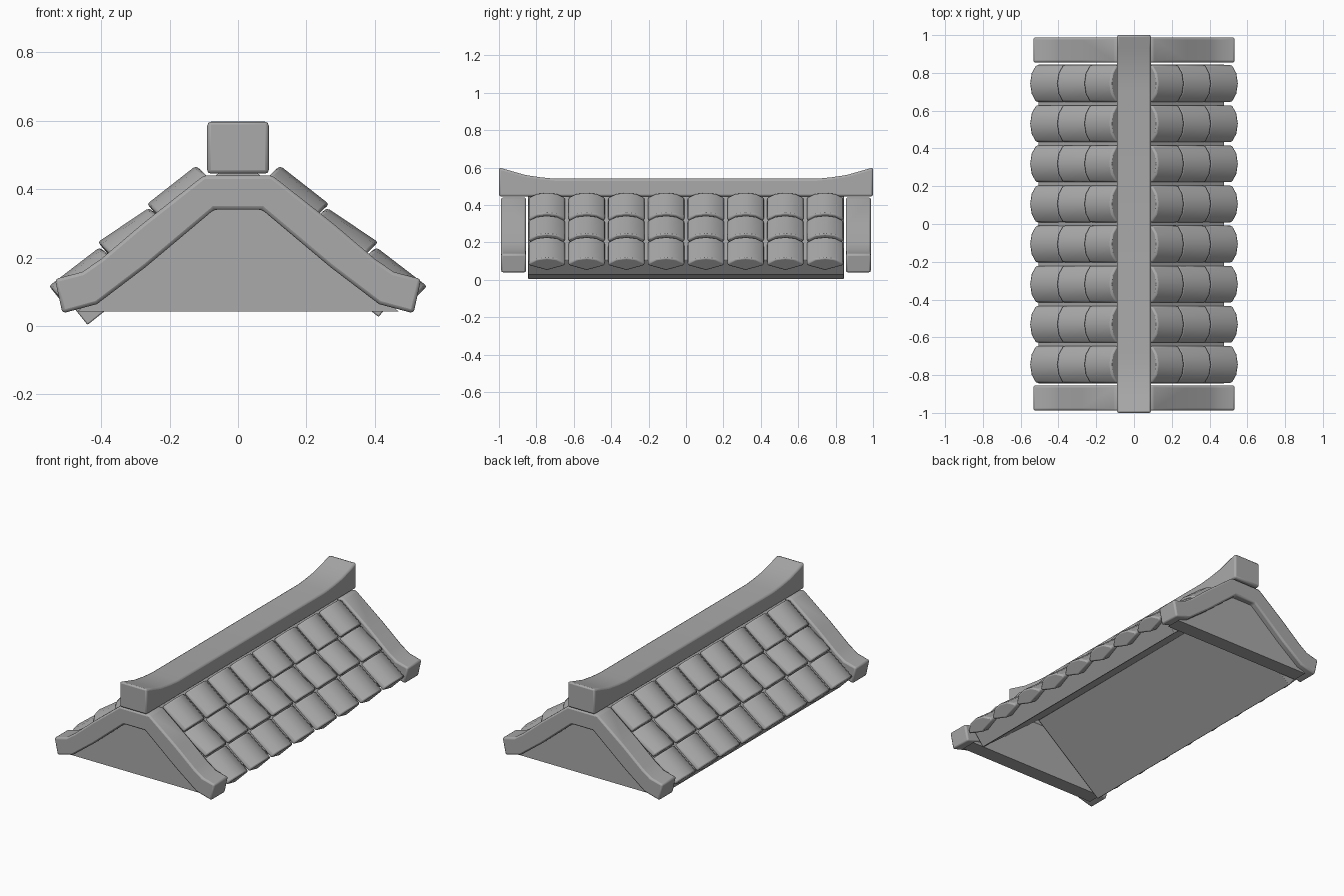
import bpy, bmesh, math

cube = bpy.data.objects.get("Cube")
if cube:
    bpy.data.objects.remove(cube, do_unlink=True)

GREY = (0.4, 0.4, 0.4, 1)
mat = bpy.data.materials.new("stone grey")
mat.use_nodes = True
mat.diffuse_color = GREY
mat.node_tree.nodes["Principled BSDF"].inputs["Base Color"].default_value = GREY

PITCH = math.radians(38.7)
C, S = math.cos(PITCH), math.sin(PITCH)


def on_slope(u, n, side=1):
    """Point u down the roof slope and n above it, as (x, z)."""
    return side * (0.10 + u * C + n * S), 0.438 - u * S + n * C


def loft(bm, ring_a, ring_b):
    """Closed solid between two matching rings."""
    a = [bm.verts.new(p) for p in ring_a]
    b = [bm.verts.new(p) for p in ring_b]
    bm.faces.new(a)
    bm.faces.new(b[::-1])
    for i in range(len(a)):
        j = (i + 1) % len(a)
        bm.faces.new((a[j], a[i], b[i], b[j]))


def finish(name, bm, bevel=0.0):
    bmesh.ops.recalc_face_normals(bm, faces=bm.faces)
    mesh = bpy.data.meshes.new(name)
    bm.to_mesh(mesh)
    bm.free()
    mesh.materials.append(mat)
    obj = bpy.data.objects.new(name, mesh)
    bpy.context.collection.objects.link(obj)
    if bevel:
        mod = obj.modifiers.new("Bevel", "BEVEL")
        mod.width = bevel
        mod.segments = 2
        mod.limit_method = "ANGLE"
        mod.angle_limit = math.radians(35)
    bpy.ops.object.select_all(action="DESELECT")
    obj.select_set(True)
    bpy.context.view_layer.objects.active = obj
    bpy.ops.object.shade_smooth_by_angle(angle=math.radians(40))
    return obj


def extrude_y(name, profile, y0, y1, bevel=0.0):
    bm = bmesh.new()
    loft(bm, [(x, y0, z) for x, z in profile], [(x, y1, z) for x, z in profile])
    return finish(name, bm, bevel)


def mirrored(half):
    """Full outline from its +x half."""
    return half + [(-x, z) for x, z in reversed(half)]


# Ridge beam with upswept ends
top = [(1.0, 0.60), (0.93, 0.58), (0.86, 0.56), (0.78, 0.548), (0.70, 0.54)]
outline = mirrored(top) + [(-1.0, 0.445), (1.0, 0.445)]
bm = bmesh.new()
loft(bm, [(-0.09, y, z) for y, z in outline], [(0.09, y, z) for y, z in outline])
finish("ridge_beam", bm, 0.011)

# Roof deck, open underneath
deck = [(0, 0.492), on_slope(0.50, -0.02), on_slope(0.50, -0.127), (0, 0.356),
        on_slope(0.537, -0.127, -1), on_slope(0.537, -0.02, -1)]
extrude_y("roof_deck", deck, -0.845, 0.845, 0.004)

# Gable ends: flared barge board and recessed panel
outer = [(0.10, 0.44), (0.28, 0.298), (0.40, 0.196), (0.455, 0.158), (0.535, 0.137)]
inner = [(0.513, 0.037), (0.412, 0.064), (0.27, 0.172), (0.07, 0.34)]
panel = mirrored([(0.09, 0.37), (0.28, 0.20), (0.40, 0.10), (0.47, 0.042)])
for end, name in ((-1, "front"), (1, "back")):
    bm = bmesh.new()
    arch = outer + inner
    arch = arch + [(-x, z) for x, z in reversed(arch)]
    loft(bm, [(x, end * 0.855, z) for x, z in arch], [(x, end * 0.988, z) for x, z in arch])
    finish(name + "_barge_board", bm, 0.01)
    extrude_y(name + "_gable_panel", panel, end * 0.86, end * 0.95)

# Arched tiles, three courses of eight on each slope
section = [(-0.097, -0.004), (-0.055, 0.026), (0, 0.036), (0.055, 0.026), (0.097, -0.004),
           (0.097, -0.022), (0, -0.05), (-0.097, -0.022)]
# Each course: start and end down the slope, lift at start and end
courses = {"upper": (0.0, 0.182, 0.002, 0.004),
           "middle": (0.184, 0.364, -0.008, 0.007),
           "lower": (0.368, 0.556, -0.008, -0.004)}
for side, side_name in ((1, "left"), (-1, "right")):
    for course, (u0, u1, lift0, lift1) in courses.items():
        bm = bmesh.new()
        for col in range(8):
            yc = (col - 3.5) * 0.2125
            rings = []
            for u, lift in ((u0, lift0), (u1, lift1)):
                ring = []
                for y, n in section:
                    x, z = on_slope(u - 0.9 * y * y, n + lift, side)
                    ring.append((x, yc + y, z))
                rings.append(ring)
            loft(bm, *rings)
        finish(f"{side_name}_{course}_tiles", bm, 0.012)
